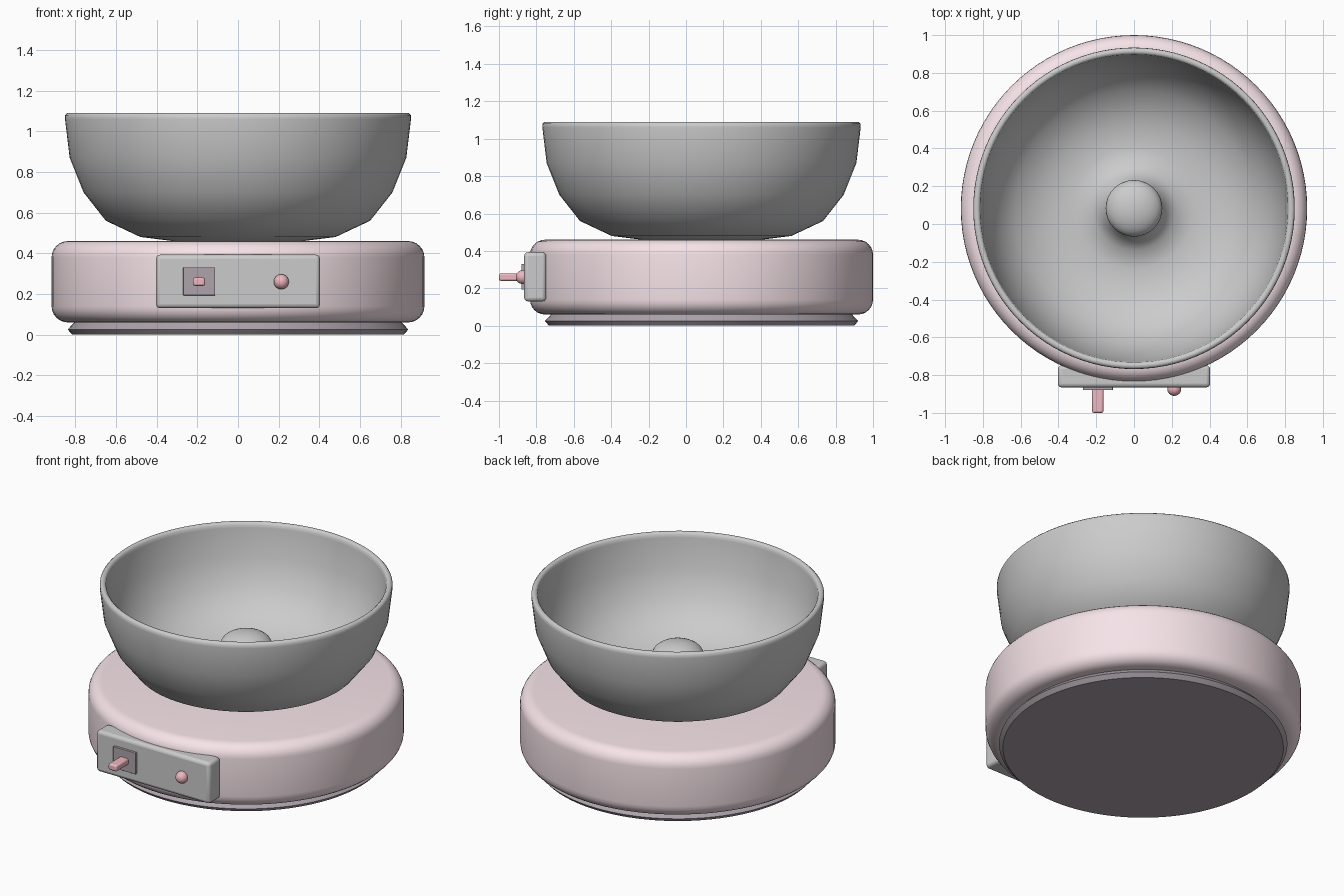
import bpy, math

if "Cube" in bpy.data.objects:
    bpy.data.objects.remove(bpy.data.objects["Cube"])

CY = 0.083  # shared axis of the round parts


def material(name, rgb):
    m = bpy.data.materials.new(name)
    m.diffuse_color = (*rgb, 1)
    m.use_nodes = True
    m.node_tree.nodes["Principled BSDF"].inputs["Base Color"].default_value = m.diffuse_color
    return m


pink = material("pale_pink", (0.92, 0.77, 0.81))
rose = material("rose", (0.85, 0.48, 0.53))
white = material("warm_white", (0.88, 0.87, 0.85))
dark = material("dark_mauve", (0.42, 0.37, 0.41))


def finish(obj, name, mat=None, angle=40):
    obj.name = name
    if mat:
        obj.data.materials.append(mat)
    bpy.ops.object.select_all(action='DESELECT')
    obj.select_set(True)
    bpy.context.view_layer.objects.active = obj
    bpy.ops.object.shade_smooth_by_angle(angle=math.radians(angle))
    return obj


def lathe(name, profile, mat=None, n=96, angle=40):
    """Revolve (radius, z) points; both ends lie on the axis."""
    verts, faces = [(0, CY, profile[0][1]), (0, CY, profile[-1][1])], []
    rings = profile[1:-1]
    for r, z in rings:
        for i in range(n):
            a = 2 * math.pi * i / n
            verts.append((r * math.cos(a), CY + r * math.sin(a), z))
    last = 2 + (len(rings) - 1) * n
    for i in range(n):
        j = (i + 1) % n
        faces.append((0, 2 + j, 2 + i))
        faces.append((1, last + i, last + j))
        for k in range(len(rings) - 1):
            a, b = 2 + k * n, 2 + (k + 1) * n
            faces.append((a + i, a + j, b + j, b + i))
    me = bpy.data.meshes.new(name)
    me.from_pydata(verts, [], faces)
    obj = bpy.data.objects.new(name, me)
    bpy.context.collection.objects.link(obj)
    return finish(obj, name, mat, angle)


def box(name, x, y, z, mat, bevel):
    """Bevelled box from (min, max) ranges."""
    lo, hi = zip(x, y, z)
    bpy.ops.mesh.primitive_cube_add(size=1, location=[(a + b) / 2 for a, b in zip(lo, hi)])
    obj = bpy.context.object
    obj.scale = [b - a for a, b in zip(lo, hi)]
    bpy.ops.object.transform_apply(location=False, rotation=False, scale=True)
    mod = obj.modifiers.new("bevel", 'BEVEL')
    mod.width, mod.segments = bevel, 3
    return finish(obj, name, mat)


def ball(name, loc, scale, mat=None, seg=32):
    bpy.ops.mesh.primitive_uv_sphere_add(segments=seg, ring_count=16, radius=1, location=loc)
    obj = bpy.context.object
    obj.scale = scale
    bpy.ops.object.transform_apply(location=False, rotation=False, scale=True)
    return finish(obj, name, mat, 60)


# Foot under the housing
lathe("base_foot", [(0, 0), (0.815, 0), (0.838, 0.025), (0.805, 0.06), (0.805, 0.08), (0, 0.08)], dark, angle=30)

# Round housing with rounded edges
R, B = 0.917, 0.08
arc = [math.pi / 2 * k / 6 for k in range(7)]
low = [(R - B + B * math.sin(a), 0.06 + B - B * math.cos(a)) for a in arc]
high = [(R - B + B * math.cos(a), 0.46 - B + B * math.sin(a)) for a in arc]
lathe("housing", [(0, 0.06)] + low + high + [(0, 0.46)], pink)

# Bowl: outer wall, rounded rim, inner wall, raised centre post
lathe("bowl", [
    (0, 0.45), (0.32, 0.46), (0.48, 0.48), (0.65, 0.56), (0.76, 0.70),
    (0.828, 0.87), (0.851, 1.06), (0.85, 1.08), (0.84, 1.09), (0.825, 1.09),
    (0.815, 1.08), (0.812, 1.06), (0.79, 0.88), (0.725, 0.72), (0.625, 0.595),
    (0.47, 0.52), (0.32, 0.50), (0.22, 0.52), (0.16, 0.58), (0.135, 0.68),
    (0.11, 0.72), (0, 0.73)], angle=70)
ball("bowl_centre_knob", (0, CY, 0.69), (0.15, 0.15, 0.08))

# Control panel with switch and button
box("control_panel", (-0.403, 0.403), (-0.865, -0.748), (0.13, 0.393), white, 0.02)
box("switch_plate", (-0.27, -0.112), (-0.88, -0.85), (0.193, 0.33), dark, 0.002)
box("switch_lever", (-0.222, -0.162), (-1.0, -0.86), (0.24, 0.28), rose, 0.01)
ball("control_button", (0.213, -0.873, 0.26), (0.037,) * 3, rose)
